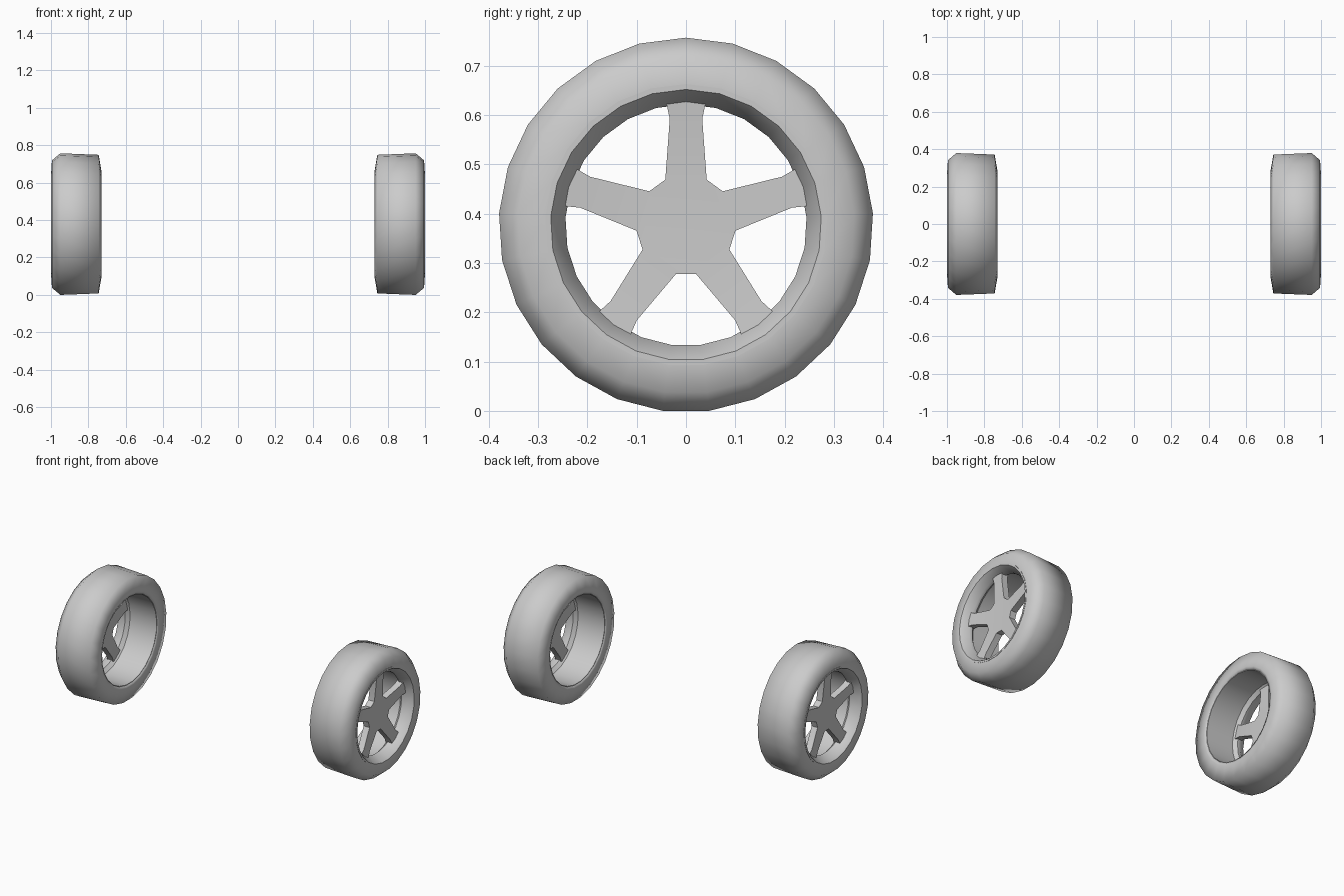
import bpy, bmesh
from math import sin, cos, pi, radians

cube = bpy.data.objects.get("Cube")
if cube:
    bpy.data.objects.remove(cube, do_unlink=True)

AXLE_Z = 0.377
SIDES = 25
SPOKES = 5

grey = bpy.data.materials.new("light_grey")
grey.use_nodes = True
colour = (0.6, 0.6, 0.6, 1.0)
grey.diffuse_color = colour
grey.node_tree.nodes["Principled BSDF"].inputs["Base Color"].default_value = colour


def finish(bm, name, smooth_angle):
    """Turn a bmesh into a smooth-shaded object with sharp edges kept."""
    bmesh.ops.recalc_face_normals(bm, faces=bm.faces)
    mesh = bpy.data.meshes.new(name)
    bm.to_mesh(mesh)
    bm.free()
    mesh.materials.append(grey)
    mesh.shade_smooth()
    mesh.set_sharp_from_angle(angle=radians(smooth_angle))
    obj = bpy.data.objects.new(name, mesh)
    bpy.context.collection.objects.link(obj)


def around(side, x, r, angle):
    """Point on the wheel, the angle measured from straight up."""
    return (side * x, r * sin(angle), AXLE_Z + r * cos(angle))


def lathe(name, side, profile, smooth_angle):
    """Spin a closed (x, radius) profile about the axle."""
    bm = bmesh.new()
    rings = [[bm.verts.new(around(side, x, r, 2 * pi * i / SIDES)) for x, r in profile]
             for i in range(SIDES)]
    n = len(profile)
    for i in range(SIDES):
        a, b = rings[i], rings[(i + 1) % SIDES]
        for j in range(n):
            k = (j + 1) % n
            bm.faces.new((a[j], a[k], b[k], b[j]))
    finish(bm, name, smooth_angle)


def spoked_hub(name, side):
    """Flat hub with flared spokes, extruded to its thickness."""
    # x, radius along the spoke, half width: hub edge, waist, flared tip
    stations = [(0.952, 0.092, 0.042), (0.96, 0.215, 0.033), (0.963, 0.253, 0.041)]
    bm = bmesh.new()
    hub_edge = []
    for s in range(SPOKES):
        a = 2 * pi * s / SPOKES
        rows = []
        for x, r, w in stations:
            rows.append([bm.verts.new((side * x,
                                       r * sin(a) + t * cos(a),
                                       AXLE_Z + r * cos(a) - t * sin(a)))
                         for t in (-w, w)])
        for p, q in zip(rows, rows[1:]):
            bm.faces.new((p[0], p[1], q[1], q[0]))
        hub_edge += rows[0]
    bm.faces.new(hub_edge)
    back = bmesh.ops.extrude_face_region(bm, geom=bm.faces[:], use_keep_orig=True)
    verts = [g for g in back["geom"] if isinstance(g, bmesh.types.BMVert)]
    bmesh.ops.translate(bm, verts=verts, vec=(-side * 0.04, 0, 0))
    finish(bm, name, 40)


tyre_profile = [(0.735, 0.267), (0.73, 0.285), (0.745, 0.372),
                (0.95, 0.38), (0.995, 0.342), (0.998, 0.285)]
rim_profile = [(1.0, 0.286), (1.0, 0.275), (0.955, 0.245), (0.935, 0.245),
               (0.915, 0.264), (0.735, 0.264), (0.735, 0.268)]

# One wheel each side, mirrored
for label, side in (("left", 1), ("right", -1)):
    lathe(label + "_tyre", side, tyre_profile, 85)
    lathe(label + "_rim", side, rim_profile, 40)
    spoked_hub(label + "_spoked_hub", side)
